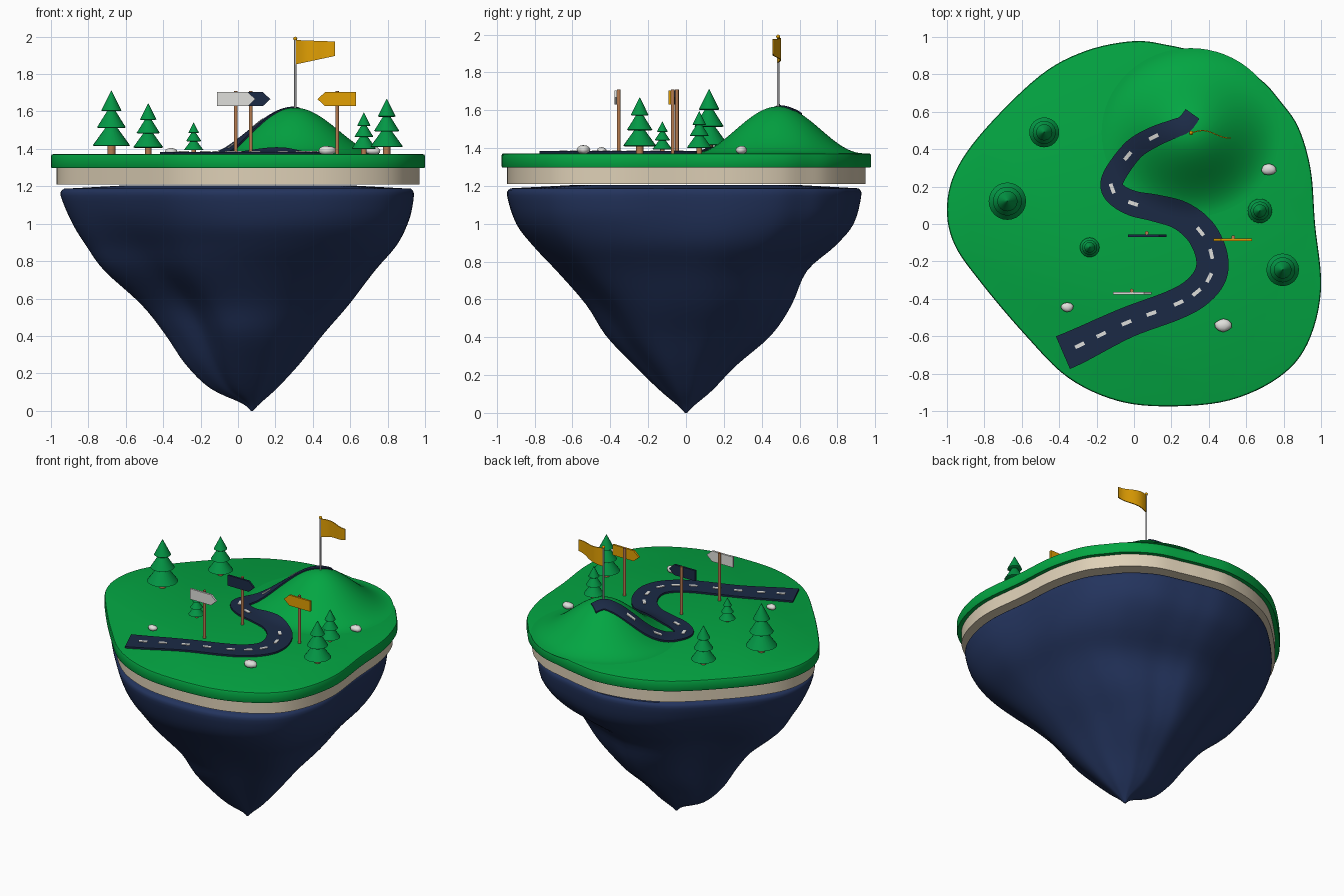
import bpy, bmesh, math
from mathutils import Vector, Matrix

if "Cube" in bpy.data.objects:
    bpy.data.objects.remove(bpy.data.objects["Cube"])

GROUND = 1.372


def material(name, rgb):
    m = bpy.data.materials.new(name)
    m.diffuse_color = (*rgb, 1)
    m.use_nodes = True
    m.node_tree.nodes["Principled BSDF"].inputs["Base Color"].default_value = m.diffuse_color
    return m


GREEN = material("grass green", (0.001, 0.38, 0.055))
TREE = material("pine green", (0.001, 0.31, 0.06))
SAND = material("sand", (0.73, 0.63, 0.47))
NAVY = material("navy rock", (0.017, 0.034, 0.11))
ASPHALT = material("dark asphalt", (0.011, 0.023, 0.06))
WHITE = material("off white", (0.74, 0.74, 0.71))
GOLD = material("golden yellow", (0.76, 0.35, 0.001))
BROWN = material("wood brown", (0.47, 0.2, 0.08))
STEEL = material("steel grey", (0.54, 0.54, 0.56))


def finish(bm, name, mat, smooth=True):
    bmesh.ops.recalc_face_normals(bm, faces=bm.faces)
    me = bpy.data.meshes.new(name)
    bm.to_mesh(me)
    bm.free()
    me.materials.append(mat)
    ob = bpy.data.objects.new(name, me)
    bpy.context.collection.objects.link(ob)
    if smooth:
        bpy.ops.object.select_all(action='DESELECT')
        ob.select_set(True)
        bpy.context.view_layer.objects.active = ob
        bpy.ops.object.shade_smooth_by_angle(angle=math.radians(40))
    return ob


def loft(rings, name, mat, smooth=True):
    """Skin a stack of closed rings and cap both ends."""
    bm = bmesh.new()
    vs = [[bm.verts.new(p) for p in r] for r in rings]
    n = len(vs[0])
    for a, b in zip(vs, vs[1:]):
        for i in range(n):
            bm.faces.new((a[i], a[(i + 1) % n], b[(i + 1) % n], b[i]))
    bm.faces.new(vs[0])
    bm.faces.new(vs[-1])
    return finish(bm, name, mat, smooth)


def lathe(profile, name, mat, x, y, n=24, stretch=1):
    ring = [(math.cos(2 * math.pi * i / n), stretch * math.sin(2 * math.pi * i / n)) for i in range(n)]
    return loft([[(x + r * c, y + r * s, z) for c, s in ring] for r, z in profile], name, mat)


def spline(pts, steps, closed=False):
    """Catmull-Rom curve through tuples of any length."""
    n, out = len(pts), []
    for i in range(n if closed else n - 1):
        idx = [(i + k) % n if closed else min(max(i + k, 0), n - 1) for k in (-1, 0, 1, 2)]
        a, b, c, d = (pts[k] for k in idx)
        for s in range(steps):
            t = s / steps
            out.append(tuple(0.5 * (2 * q + (r - p) * t + (2 * p - 5 * q + 4 * r - w) * t * t
                                    + (3 * q - p - 3 * r + w) * t ** 3)
                             for p, q, r, w in zip(a, b, c, d)))
    if not closed:
        out.append(tuple(pts[-1]))
    return out


# island outline
outline = spline([(-1, .08), (-.955, .28), (-.8, .503), (-.505, .792), (-.26, .925), (0, .978), (.19, .955),
                  (.34, .92), (.52, .87), (.68, .77), (.78, .66), (.88, .515), (.945, .29), (.968, 0),
                  (1, -.35), (.928, -.64), (.775, -.82), (.51, -.943), (.19, -.975), (-.09, -.945),
                  (-.355, -.82), (-.585, -.59), (-.82, -.312), (-.96, -.11)], 6, True)


def inset_ring(d, z):
    n, out = len(outline), []
    for i in range(n):
        a, p, b = (Vector(outline[k % n]) for k in (i - 1, i, i + 1))
        t = (b - a).normalized()
        out.append((p.x + t.y * d, p.y - t.x * d, z))
    return out


# grass slab and sand layer
loft([inset_ring(d, z) for d, z in ((.03, 1.298), (.003, 1.298), (0, 1.304), (0, 1.36),
                                    (.004, 1.369), (.012, GROUND))], "grass_slab", GREEN)
loft([inset_ring(.03, z) for z in (1.21, 1.3)], "sand_layer", SAND)

# hanging rock: z, min x, max x, min y, max y per level
levels = spline([(1.187, -.93, .925, -.93, .91), (1.15, -.948, .94, -.948, .925), (1.0, -.885, .912, -.9, .885),
                 (.88, -.81, .86, -.81, .785), (.75, -.715, .75, -.69, .64), (.57, -.52, .605, -.535, .56),
                 (.41, -.395, .46, -.43, .45), (.25, -.285, .33, -.275, .265), (.12, -.15, .21, -.14, .14),
                 (.04, .02, .12, -.045, .045), (0, .068, .08, -.006, .006)], 4)
rings = [[(x * .6, y * .6, 1.205) for x, y in outline]]
for z, x0, x1, y0, y1 in levels:
    ring = []
    amp = .055 * min(1, max(0, (1.05 - z) / .6))
    for x, y in outline:
        a = math.atan2(y, x)
        f = (1 - amp * (1 - math.cos(4 * a + .5 * math.sin(5 * z + a)))
             + .4 * amp * math.sin(7 * a + 4 * z) * math.sin(2 * a))
        ring.append(((x0 + x1) / 2 + x * f * (x1 - x0) / 2, (y0 + y1) / 2 + y / .977 * f * (y1 - y0) / 2, z))
    rings.append(ring)
loft(rings, "hanging_rock", NAVY)

# hill, slightly wider than deep
HX, HY, HR, HH, HS = .303, .488, .475, .248, .95


def bell(r):
    return HH * .5 * (1 + math.cos(math.pi * min(r / HR, 1)))


def surface(x, y):
    return GROUND + bell(math.hypot(x - HX, (y - HY) / HS))


lathe([(HR * k / 24 + .001, GROUND + bell(HR * k / 24)) for k in range(25)], "hill", GREEN, HX, HY, 64, HS)

# winding road: x, y, width
path = spline([(-.38, -.688, .19), (-.29, -.648, .185), (-.04, -.528, .165), (.21, -.435, .165), (.335, -.365, .17),
               (.41, -.27, .175), (.413, -.16, .17), (.355, -.04, .165), (.25, .045, .155), (.115, .085, .145),
               (-.005, .11, .135), (-.09, .155, .125), (-.12, .21, .12), (-.09, .285, .12), (0, .4, .115),
               (.105, .465, .11), (.215, .51, .10), (.27, .533, .095), (.313, .588, .09)], 6)


def road_top(x, y):
    b = surface(x, y) - GROUND
    return GROUND + b + .012 - .005 * b / HH + .05 * b * (1 - b / HH)


def direction(i):
    a, b = path[max(i - 1, 0)], path[min(i + 1, len(path) - 1)]
    return Vector((b[0] - a[0], b[1] - a[1])).normalized()


sections = []
for i, (x, y, w) in enumerate(path):
    d = direction(i)
    across = [(x - d.y * w * k / 6, y + d.x * w * k / 6) for k in range(-3, 4)]
    sections.append([(p, q, road_top(p, q)) for p, q in across]
                    + [(p, q, surface(p, q) - .01) for p, q in reversed(across)])
loft(sections, "road", ASPHALT)

# lane dashes draped on the road
for cx, cy in ((-.29, -.65), (-.165, -.585), (-.04, -.53), (.095, -.478), (.23, -.425), (.335, -.365), (.405, -.285),
               (.41, -.155), (.355, -.045), (-.005, .11), (-.115, .19), (-.03, .37), (.105, .465)):
    i = min(range(len(path)), key=lambda k: math.hypot(path[k][0] - cx, path[k][1] - cy))
    x, y, w = path[i]
    d = direction(i)
    rows = []
    for s in (-.027, 0, .027):
        q = [(x + d.x * s - d.y * e, y + d.y * s + d.x * e) for e in (-.01, .01)]
        rows.append([(*p, road_top(*p) + .004) for p in q] + [(*p, road_top(*p) - .003) for p in reversed(q)])
    loft(rows, "lane_dash", WHITE, False)

# pine trees: x, y, tip height, radius
for x, y, tip, r in ((-.677, .122, 1.712, .1), (-.48, .49, 1.643, .08), (-.237, -.125, 1.54, .052),
                     (.673, .07, 1.595, .065), (.795, -.245, 1.668, .087)):
    h = tip - GROUND
    lathe([(r * .22, GROUND - .01), (r * .22, GROUND + h * .2)], "tree_trunk", BROWN, x, y, 12)
    for base, top, k in ((.125, .54, 1), (.41, .78, .77), (.675, 1, .54)):
        lathe([(r * k * .9, GROUND + h * base), (r * k, GROUND + h * (base + .012)), (.001, GROUND + h * top)],
              "tree_tier", TREE, x, y, 24)


def plate(points, y, depth, name, mat):
    loft([[(x, y + s * depth / 2, z) for x, z in points] for s in (-1, 1)], name, mat, False)


# arrow signs: post x, board y, way the arrow points
for x, y, way, mat in ((-.012, -.371, 1, WHITE), (.068, -.063, 1, ASPHALT), (.53, -.085, -1, GOLD)):
    lathe([(.01, GROUND - .01), (.01, 1.71)], "sign_post", BROWN, x, y + .015, 12)
    shape = [(-.1, 1.629), (.065, 1.629), (.105, 1.666), (.065, 1.703), (-.1, 1.703)]
    plate([(x + way * p, z) for p, z in shape], y, .014, "sign_board", mat)

# flag on the summit
lathe([(.006, 1.60), (.006, 1.985)], "flag_pole", STEEL, .306, .487, 12)
lathe([(.001, 1.978), (.009, 1.983), (.011, 1.989), (.009, 1.995), (.001, 2.0)], "pole_ball", GOLD, .306, .487, 16)
cloth = []
for k in range(13):
    t = k / 12
    y = .487 + .016 * math.sin(t * 5.2) - .012 * t
    lo, hi = 1.852 + .045 * t, 1.982 - .008 * t
    cloth.append([(.309 + .21 * t, y + s, z) for s, z in ((-.003, lo), (.003, lo), (.003, hi), (-.003, hi))])
loft(cloth, "flag_cloth", GOLD)

# loose stones
for x, y, r in ((-.358, -.445, .034), (.477, -.542, .046), (.722, .292, .041)):
    bm = bmesh.new()
    bmesh.ops.create_icosphere(bm, subdivisions=2, radius=1)
    for v in bm.verts:
        v.co *= 1 + .06 * math.sin(4 * v.co.x + 3 * v.co.y + 9 * x)
    bm.transform(Matrix.Translation((x, y, GROUND + r * .42)) @ Matrix.Diagonal((r, r * .75, r * .55, 1)))
    finish(bm, "stone", WHITE)
